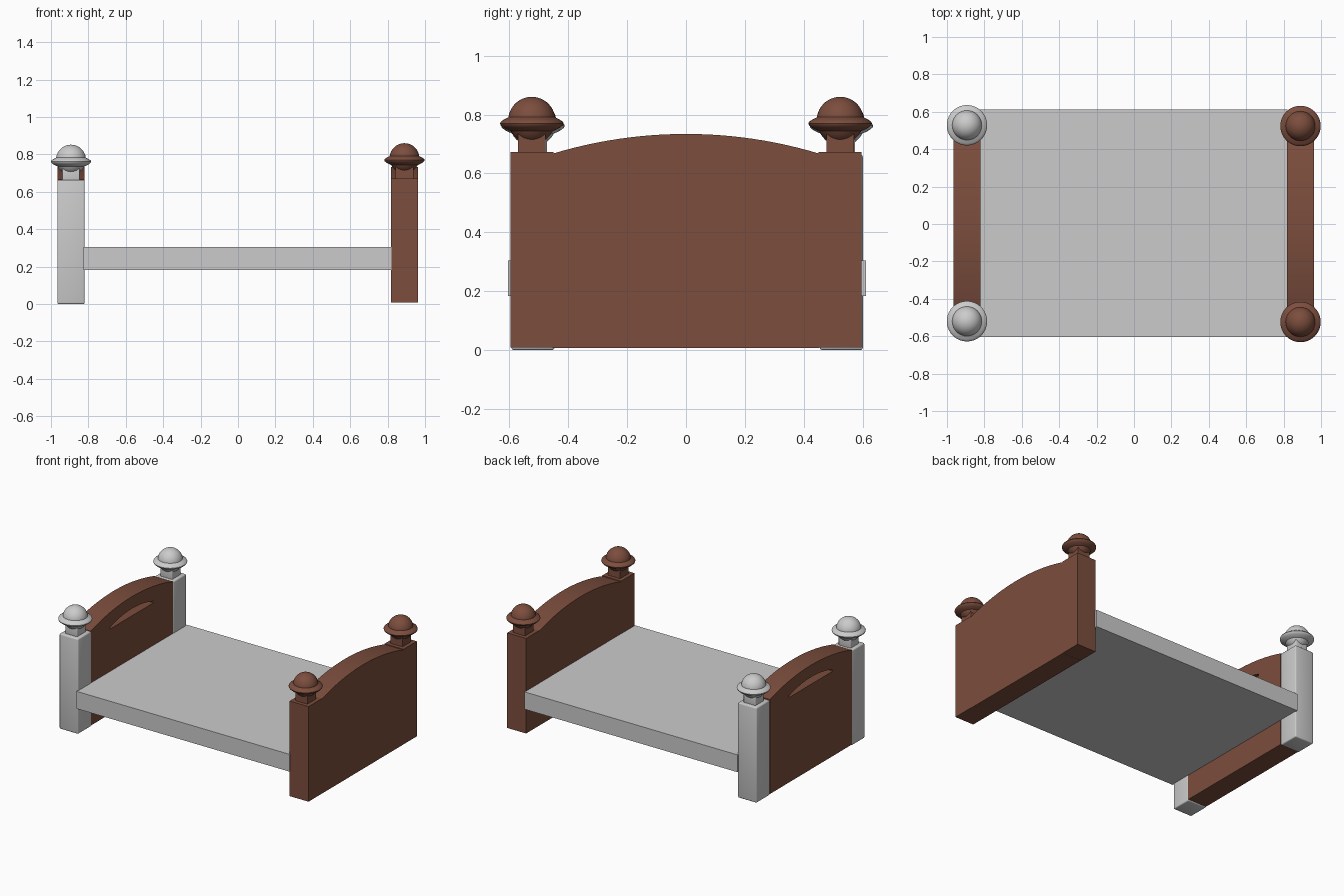
import bpy, bmesh, math
from mathutils import Matrix

if "Cube" in bpy.data.objects:
    bpy.data.objects.remove(bpy.data.objects["Cube"])

brown = bpy.data.materials.new("brown_wood")
brown.diffuse_color = (0.2, 0.075, 0.047, 1)
brown.use_nodes = True
brown.node_tree.nodes["Principled BSDF"].inputs["Base Color"].default_value = brown.diffuse_color


def finish(name, bm, mat=None, smooth=False):
    bmesh.ops.recalc_face_normals(bm, faces=bm.faces)
    me = bpy.data.meshes.new(name)
    bm.to_mesh(me)
    bm.free()
    ob = bpy.data.objects.new(name, me)
    bpy.context.collection.objects.link(ob)
    if mat:
        me.materials.append(mat)
    if smooth:
        bpy.ops.object.select_all(action='DESELECT')
        ob.select_set(True)
        bpy.context.view_layer.objects.active = ob
        bpy.ops.object.shade_smooth_by_angle(angle=math.radians(35))
    return ob


def box(name, lo, hi, mat=None, bevel=0):
    bm = bmesh.new()
    bmesh.ops.create_cube(bm, size=1)
    for v in bm.verts:
        v.co = [a + (c + 0.5) * (b - a) for a, b, c in zip(lo, hi, v.co)]
    if bevel:
        bmesh.ops.bevel(bm, geom=bm.edges[:], offset=bevel, segments=3,
                        profile=0.5, affect='EDGES')
    return finish(name, bm, mat, bool(bevel))


def prism(name, outline, x0, x1, mat=None):
    """Extrude a (y, z) outline along x."""
    bm = bmesh.new()
    face = bm.faces.new([bm.verts.new((x0, y, z)) for y, z in outline])
    new = bmesh.ops.extrude_face_region(bm, geom=[face])["geom"]
    moved = [g for g in new if isinstance(g, bmesh.types.BMVert)]
    bmesh.ops.translate(bm, verts=moved, vec=(x1 - x0, 0, 0))
    return finish(name, bm, mat)


def arch(half, z_end, z_mid, n=24):
    """Circular arc running from +half to -half in y."""
    h = z_mid - z_end
    r = (half * half + h * h) / (2 * h)
    ys = [half * (1 - 2 * i / n) for i in range(n + 1)]
    return [(y, z_mid - r + math.sqrt(r * r - y * y)) for y in ys]


def knob(name, x, y, z, mat):
    """Round ball with a flared rim, turned about z."""
    low = [(0.08 * math.sin(a), -0.08 * math.cos(a))
           for a in (math.radians(d) for d in range(0, 64, 9))]
    rim = [(0.082, -0.032), (0.097, -0.024), (0.106, -0.016), (0.108, -0.010),
           (0.105, -0.004), (0.096, 0.002), (0.084, 0.008), (0.079, 0.011)]
    top = [(0.08 * math.cos(a), 0.08 * math.sin(a))
           for a in (math.radians(d) for d in range(10, 91, 8))]
    prof = low + rim + top
    bm = bmesh.new()
    vs = [bm.verts.new((max(r, 0), 0, h)) for r, h in prof + [(0, 0.08)]]
    es = [bm.edges.new(p) for p in zip(vs, vs[1:])]
    bmesh.ops.spin(bm, geom=vs + es, cent=(0, 0, 0), axis=(0, 0, 1),
                   angle=2 * math.pi, steps=40, use_duplicate=False)
    bmesh.ops.remove_doubles(bm, verts=bm.verts, dist=0.0003)
    bmesh.ops.transform(bm, matrix=Matrix.Translation((x, y, z)), verts=bm.verts)
    finish(name, bm, mat, True)


def bed_end(label, cx, cy, z0, mat, bevel):
    # corner posts with neck and knob
    for side, s in (("front", -1), ("back", 1)):
        y = cy + s * 0.524
        tag = f"{label}_{side}"
        box(tag + "_post", (cx - 0.073, y - 0.073, z0),
            (cx + 0.073, y + 0.073, z0 + 0.664), mat, bevel)
        box(tag + "_neck", (cx - 0.047, y - 0.047, z0 + 0.65),
            (cx + 0.047, y + 0.047, z0 + 0.735), mat, bevel * 0.7)
        knob(tag + "_knob", cx, y, z0 + 0.772, mat)
    # arched panel between the posts
    outline = [(-0.453, 0.007), (0.453, 0.007)] + arch(0.453, 0.667, 0.734)
    return prism(label + "_panel", outline, cx - 0.072, cx + 0.072, brown)


head = bed_end("headboard", -0.893, 0.004, 0.0, None, 0.008)
bed_end("footboard", 0.89, 0.0, 0.008, brown, 0)

# arched hand slot through the headboard
slot = prism("slot_cutter", [(-0.24, 0.60), (0.24, 0.60)] + arch(0.24, 0.612, 0.65),
             -1.1, -0.7, brown)
slot.hide_render = True
slot.hide_viewport = True
cut = head.modifiers.new("slot", 'BOOLEAN')
cut.operation = 'DIFFERENCE'
cut.solver = 'EXACT'
cut.object = slot

# flat bed base
box("bed_base", (-0.825, -0.605, 0.183), (0.82, 0.612, 0.304))
